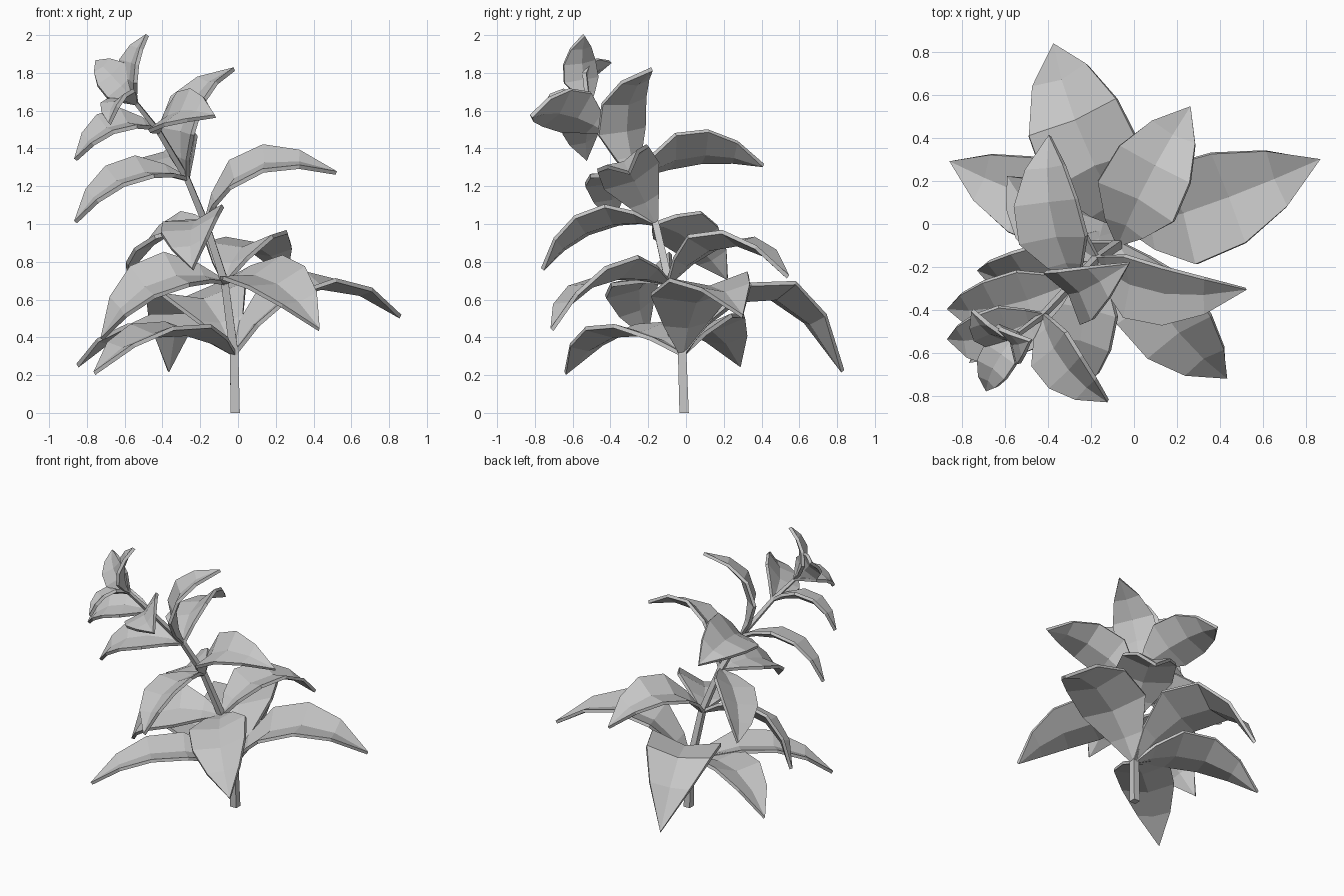
import bpy, bmesh, math
from mathutils import Vector, Matrix

cube = bpy.data.objects.get("Cube")
if cube:
    bpy.data.objects.remove(cube)

grey = bpy.data.materials.new("plant_grey")
grey.use_nodes = True
colour = (0.57, 0.57, 0.57, 1)
grey.diffuse_color = colour
grey.node_tree.nodes["Principled BSDF"].inputs["Base Color"].default_value = colour


def finish(name, bm):
    bmesh.ops.recalc_face_normals(bm, faces=bm.faces)
    mesh = bpy.data.meshes.new(name)
    bm.to_mesh(mesh)
    bm.free()
    mesh.materials.append(grey)
    obj = bpy.data.objects.new(name, mesh)
    bpy.context.collection.objects.link(obj)
    return obj


# Leaning stem: a tapered square tube through the leaf nodes
NODES = [Vector(p) for p in ((-.015, -.01, 0), (-.02, -.02, .31), (-.07, -.09, .69),
                             (-.17, -.16, 1.0), (-.27, -.26, 1.24),
                             (-.42, -.42, 1.49), (-.54, -.51, 1.64))]
UP = Vector((0, 0, 1))
AXES = [UP]
for below, above in zip(NODES, NODES[2:] + NODES[-1:]):
    AXES.append((above - below).normalized())

SIDES = 4
bm = bmesh.new()
rings = []
for i, (p, axis) in enumerate(zip(NODES, AXES)):
    turn = UP.rotation_difference(axis)
    r = .035 - .02 * i / (len(NODES) - 1)
    angles = [(k + .5) * math.tau / SIDES for k in range(SIDES)]
    rings.append([bm.verts.new(p + turn @ Vector((r * math.cos(a), r * math.sin(a), 0)))
                  for a in angles])
for a, b in zip(rings, rings[1:]):
    for k in range(SIDES):
        n = (k + 1) % SIDES
        bm.faces.new((a[k], a[n], b[n], b[k]))
bm.faces.new(rings[0])
bm.faces.new(rings[-1])
finish("stem", bm)

# Half-width of a leaf along its length
OUTLINE = ((0, .06), (.14, .52), (.33, 1), (.57, .93), (.79, .58), (1, 0))


def leaf(name, node, tip, arch, half, roll=0, fold=.26):
    """Arched leaf with a creased midrib, set square to the stem, then rolled."""
    base, tip = NODES[node], Vector(tip)
    chord = tip - base
    side = Matrix.Rotation(roll, 3, chord) @ AXES[node].cross(chord).normalized()
    ctrl = (base + tip) / 2 + chord.cross(side).normalized() * 2 * arch
    bm = bmesh.new()
    rows = []
    for t, w in OUTLINE:
        p = base * (1 - t) ** 2 + ctrl * 2 * t * (1 - t) + tip * t * t
        tangent = ((ctrl - base) * (1 - t) + (tip - ctrl) * t).normalized()
        up = tangent.cross(side)
        if w == 0:
            rows.append([bm.verts.new(p)] * 3)
            continue
        rows.append([bm.verts.new(p + side * s * w * half + up * abs(s) * w * half * fold)
                     for s in (-1, 0, 1)])
    for a, b in zip(rows, rows[1:]):
        for k in (0, 1):
            ring = list(dict.fromkeys((a[k], a[k + 1], b[k + 1], b[k])))
            bm.faces.new(ring)
    obj = finish(name, bm)
    thick = obj.modifiers.new("thickness", 'SOLIDIFY')
    thick.thickness = .022
    thick.offset = 0


# Lowest whorl
leaf("low_leaf_left", 1, (.86, .30, .51), .25, .24)
leaf("low_leaf_back", 1, (-.37, .83, .22), .36, .24)
leaf("low_leaf_back_right", 1, (-.85, .29, .25), .17, .20)
leaf("low_leaf_front_right", 1, (-.76, -.64, .21), .16, .19)
# Second whorl
leaf("second_leaf_back", 2, (.26, .54, .72), .19, .20)
leaf("second_leaf_front", 2, (.43, -.71, .44), .14, .20)
leaf("second_leaf_right", 2, (-.72, -.21, .39), .18, .19, -.35)
# Third whorl
leaf("third_leaf_left", 3, (.52, -.30, 1.27), .20, .16, .15)
leaf("third_leaf_back", 3, (-.58, .22, .71), .08, .16)
leaf("third_leaf_front", 3, (-.24, -.76, .76), .11, .17)
# Fourth whorl
leaf("fourth_leaf_back", 4, (-.39, .41, 1.31), .11, .18)
leaf("fourth_leaf_left", 4, (-.02, -.18, 1.82), .17, .15)
leaf("fourth_leaf_right", 4, (-.86, -.39, 1.01), .13, .16)
# Fifth pair
leaf("fifth_leaf_front", 5, (-.12, -.82, 1.57), .08, .15)
leaf("fifth_leaf_right", 5, (-.86, -.53, 1.34), .11, .14)
# Top whorl
leaf("top_leaf_upright", 6, (-.48, -.54, 2.0), .06, .10)
leaf("top_leaf_back", 6, (-.75, -.40, 1.86), .06, .10)
leaf("top_leaf_front", 6, (-.68, -.77, 1.53), .07, .09)
